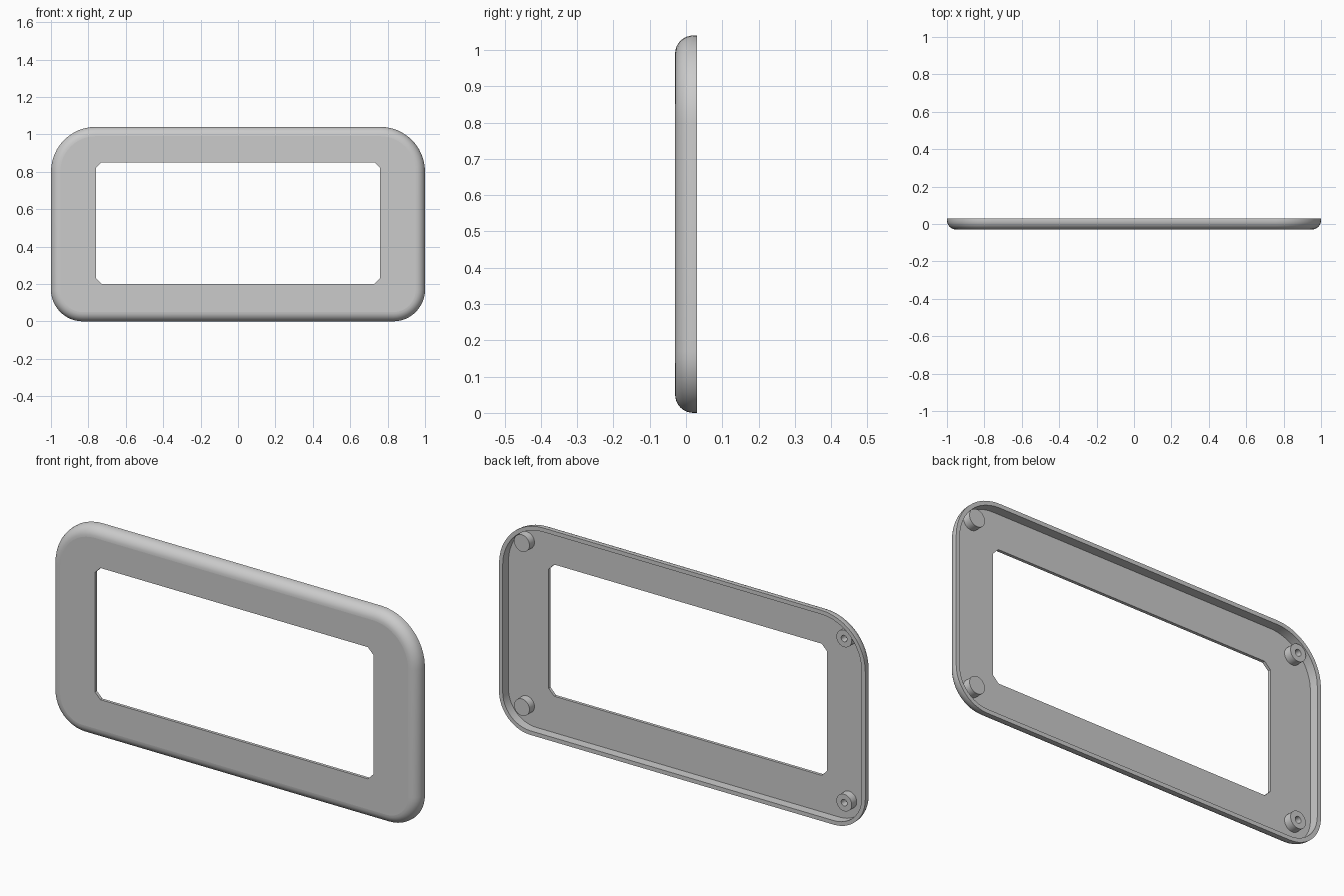
import bpy, bmesh
from math import sin, cos, pi, radians
from mathutils import Matrix

if "Cube" in bpy.data.objects:
    bpy.data.objects.remove(bpy.data.objects["Cube"], do_unlink=True)

HALF_W, HEIGHT = 1.0, 1.04
BACK, FRONT, FLOOR = 0.03, -0.03, -0.015
TOP_R, BOTTOM_R, FILLET, WALL = 0.24, 0.17, 0.05, 0.02
SEGMENTS = 12

grey = bpy.data.materials.new("plain grey")
grey.use_nodes = True
colour = (0.6, 0.6, 0.6, 1)
grey.diffuse_color = colour
grey.node_tree.nodes["Principled BSDF"].inputs["Base Color"].default_value = colour


def outline(inset):
    """Rounded rectangle with larger top corners, drawn inset from the edge."""
    points = []
    corners = [(1, 1, TOP_R), (-1, 1, TOP_R), (-1, 0, BOTTOM_R), (1, 0, BOTTOM_R)]
    for i, (side, top, r) in enumerate(corners):
        cx = side * (HALF_W - r)
        cz = HEIGHT - r if top else r
        for k in range(SEGMENTS + 1):
            a = (i + k / SEGMENTS) * pi / 2
            points.append((cx + (r - inset) * cos(a), cz + (r - inset) * sin(a)))
    return points


def window(w=0.76, low=0.2, high=0.85, c=0.03):
    """Rectangular opening with small chamfered corners."""
    return [(w, high - c), (w - c, high), (c - w, high), (-w, high - c),
            (-w, low + c), (c - w, low), (w - c, low), (w, low + c)]


def add_loop(bm, points, y):
    return [bm.verts.new((x, y, z)) for x, z in points]


def bridge(bm, a, b, smooth):
    n = len(a)
    for i in range(n):
        j = (i + 1) % n
        bm.faces.new((a[i], a[j], b[j], b[i])).smooth = smooth


def fill_ring(bm, outer, inner):
    edges = []
    for loop in (outer, inner):
        for i, v in enumerate(loop):
            w = loop[(i + 1) % len(loop)]
            edges.append(bm.edges.get((v, w)) or bm.edges.new((v, w)))
    bmesh.ops.triangle_fill(bm, edges=edges, use_beauty=True, normal=(0, -1, 0))


def finish(bm, name):
    bmesh.ops.recalc_face_normals(bm, faces=bm.faces)
    for e in bm.edges:
        e.smooth = e.calc_face_angle(0) < radians(35)
    mesh = bpy.data.meshes.new(name)
    bm.to_mesh(mesh)
    bm.free()
    mesh.materials.append(grey)
    obj = bpy.data.objects.new(name, mesh)
    bpy.context.collection.objects.link(obj)
    return obj


# Bezel shell: hollow back, flat rim, filleted outer edge and pierced front
bm = bmesh.new()
sections = [(WALL, FLOOR), (WALL, BACK), (0, BACK)]
for k in range(9):
    a = k / 8 * pi / 2
    sections.append((FILLET * (1 - cos(a)), FRONT + FILLET * (1 - sin(a))))
loops = [add_loop(bm, outline(d), y) for d, y in sections]
for i in range(len(loops) - 1):
    bridge(bm, loops[i], loops[i + 1], i != 1)
front_opening = add_loop(bm, window(), FRONT)
back_opening = add_loop(bm, window(), FLOOR)
bridge(bm, front_opening, back_opening, False)
fill_ring(bm, loops[-1], front_opening)
fill_ring(bm, loops[0], back_opening)
finish(bm, "bezel_shell")


def post(name, x, z, radius, hole):
    """Mounting post on the inside floor, with an optional blind screw hole."""
    bm = bmesh.new()
    profile = [(radius, FLOOR - 0.002), (radius, 0.024)]
    if hole:
        profile += [(hole, 0.024), (hole, FLOOR + 0.005)]
    n = 32
    rings = [add_loop(bm, [(x + r * cos(2 * pi * k / n), z + r * sin(2 * pi * k / n))
                           for k in range(n)], y) for r, y in profile]
    for i in range(len(rings) - 1):
        bridge(bm, rings[i], rings[i + 1], i != 1)
    bm.faces.new(rings[0])
    bm.faces.new(rings[-1])
    finish(bm, name)


# Solid pegs on the left, hollow screw posts on the right
for level, z in (("lower", 0.12), ("upper", 0.93)):
    post(level + "_left_peg", 0.88, z, 0.042, 0)
    post(level + "_right_screw_post", -0.88, z, 0.042, 0.016)
